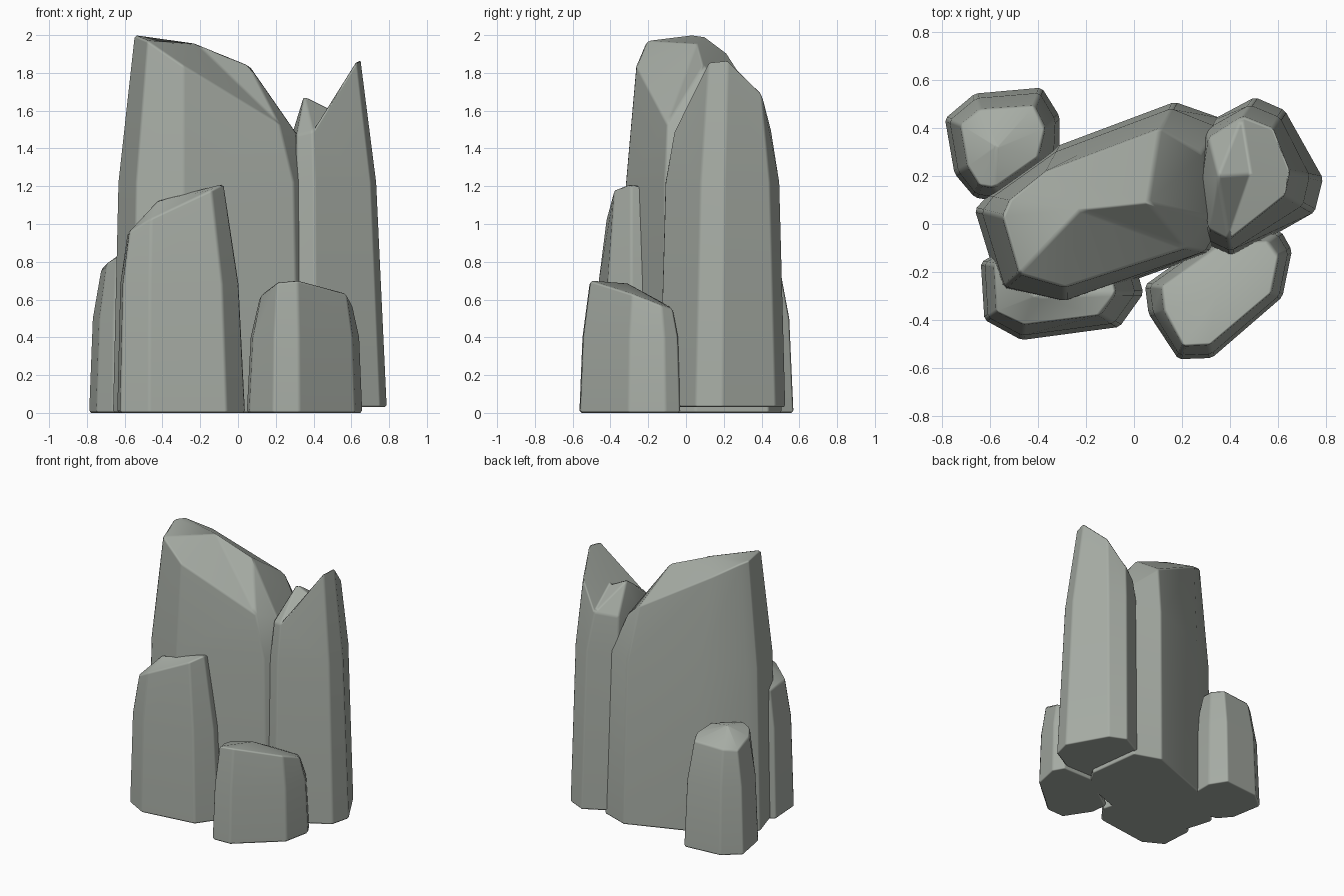
import bpy, bmesh
from mathutils import Vector

# Grey-green stone
stone = bpy.data.materials.new("stone")
stone.diffuse_color = (0.385, 0.415, 0.375, 1.0)


def rock(name, z0, zmid, sides, peaks, inset=0.3):
    """Tapered column: sides = (base x, base y, top x, top y, top z), capped by 1-2 peaks."""
    bm = bmesh.new()
    base = [bm.verts.new((a, b, z0)) for a, b, *_ in sides]
    mid = [bm.verts.new((a + (c - a) * inset, b + (d - b) * inset, zmid))
           for a, b, c, d, _ in sides]
    top = [bm.verts.new((c, d, e)) for _, _, c, d, e in sides]
    tips = [bm.verts.new(p) for p in peaks]

    def nearest(v):
        return min(tips, key=lambda t: (Vector(t.co.xy) - Vector(v.co.xy)).length)

    bm.faces.new(base[::-1])
    n = len(sides)
    for i in range(n):
        j = (i + 1) % n
        for lo, hi in ((base, mid), (mid, top)):
            bm.faces.new((lo[i], lo[j], hi[j], hi[i]))
        p, q = nearest(top[i]), nearest(top[j])
        bm.faces.new((top[i], top[j], p))
        if p is not q:
            bm.faces.new((top[j], q, p))
    bmesh.ops.recalc_face_normals(bm, faces=bm.faces[:])
    for f in bm.faces:
        f.smooth = True
    me = bpy.data.meshes.new(name)
    bm.to_mesh(me)
    bm.free()
    me.materials.append(stone)
    ob = bpy.data.objects.new(name, me)
    bpy.context.collection.objects.link(ob)
    # Chamfered edges with the broad faces kept flat
    bev = ob.modifiers.new("worn_edges", 'BEVEL')
    bev.width = 0.012
    bev.segments = 1
    bev.limit_method = 'ANGLE'
    bev.angle_limit = 0.42
    bev.harden_normals = True
    return ob


# Tall central column with a slanted ridge top
rock("main_column", 0.0, 1.22, [
    (-0.665, 0.06, -0.55, 0.03, 2.0), (-0.56, -0.28, -0.48, -0.21, 1.97),
    (-0.29, -0.338, -0.29, -0.265, 1.84), (0.32, -0.12, 0.22, -0.10, 1.53),
    (0.42, 0.05, 0.31, 0.03, 1.48), (0.37, 0.44, 0.28, 0.30, 1.47),
    (0.17, 0.51, 0.11, 0.40, 1.62), (-0.31, 0.33, -0.37, 0.22, 1.90),
    (-0.61, 0.12, -0.52, 0.10, 1.99)],
    [(-0.22, 0.06, 1.955), (0.06, 0.09, 1.84)], 0.25)

# Right column with a notched top, starting slightly above the ground
rock("right_column", 0.03, 1.22, [
    (0.505, 0.53, 0.45, 0.45, 1.50), (0.63, 0.475, 0.58, 0.40, 1.70),
    (0.79, 0.19, 0.65, 0.22, 1.875), (0.755, 0.05, 0.63, 0.12, 1.865),
    (0.41, -0.145, 0.395, -0.065, 1.49), (0.31, -0.10, 0.31, -0.02, 1.47),
    (0.25, 0.17, 0.285, 0.19, 1.47), (0.28, 0.41, 0.31, 0.36, 1.47)],
    [(0.35, 0.20, 1.68), (0.49, 0.21, 1.61)], 0.4)

# Medium column at the front left
rock("front_left_column", 0.0, 0.68, [
    (-0.64, -0.16, -0.585, -0.17, 0.95), (-0.625, -0.40, -0.575, -0.365, 0.96),
    (-0.47, -0.485, -0.46, -0.42, 1.03), (-0.06, -0.43, -0.14, -0.38, 1.18),
    (0.04, -0.29, -0.075, -0.29, 1.215), (0.015, -0.20, -0.085, -0.24, 1.20),
    (-0.15, -0.10, -0.17, -0.15, 1.14), (-0.50, -0.08, -0.50, -0.12, 1.0)],
    [(-0.42, -0.30, 1.125)])

# Short stub at the front right
rock("front_right_stub", 0.0, 0.4, [
    (0.045, -0.255, 0.115, -0.26, 0.61), (0.06, -0.375, 0.125, -0.36, 0.63),
    (0.185, -0.565, 0.205, -0.51, 0.69), (0.325, -0.56, 0.315, -0.505, 0.70),
    (0.62, -0.305, 0.575, -0.285, 0.63), (0.66, -0.11, 0.605, -0.13, 0.57),
    (0.615, -0.03, 0.56, -0.07, 0.55), (0.36, -0.03, 0.37, -0.08, 0.56)],
    [(0.34, -0.31, 0.685)])

# Short column at the back left
rock("back_left_column", 0.0, 0.5, [
    (-0.79, 0.44, -0.725, 0.415, 0.76), (-0.665, 0.545, -0.645, 0.48, 0.77),
    (-0.385, 0.57, -0.415, 0.495, 0.78), (-0.31, 0.45, -0.37, 0.40, 0.80),
    (-0.31, 0.24, -0.40, 0.28, 0.83), (-0.54, 0.09, -0.585, 0.15, 0.84),
    (-0.665, 0.11, -0.645, 0.16, 0.82), (-0.75, 0.21, -0.695, 0.24, 0.79)],
    [(-0.575, 0.32, 0.875)])
